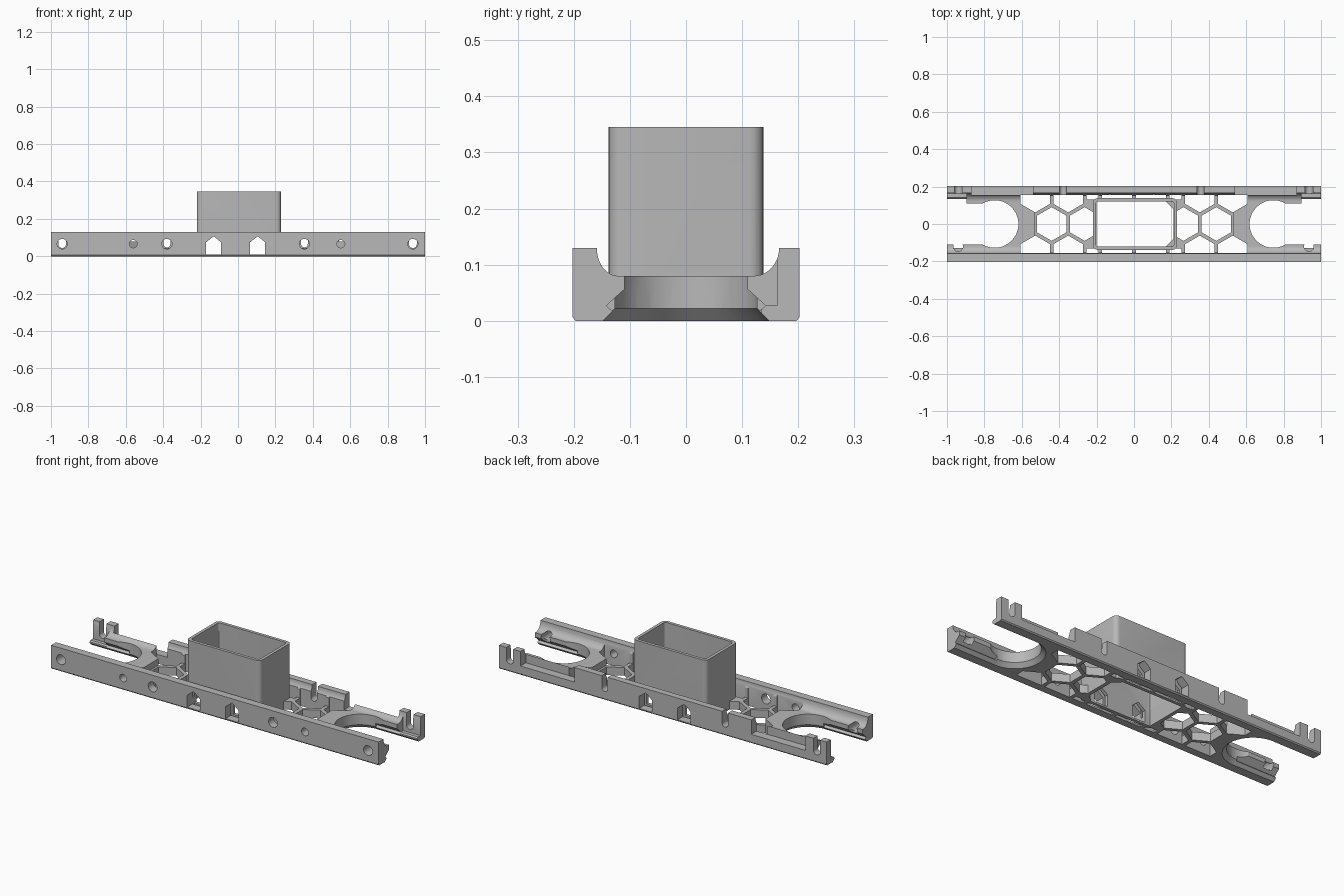
import bpy, bmesh, math

if "Cube" in bpy.data.objects:
    bpy.data.objects.remove(bpy.data.objects["Cube"])

grey = bpy.data.materials.new("plain grey")
grey.diffuse_color = (0.48, 0.48, 0.48, 1)
grey.use_nodes = True
grey.node_tree.nodes["Principled BSDF"].inputs["Base Color"].default_value = grey.diffuse_color


def prism(pts, lo, hi, axis, name="cutter", scale_lo=1.0):
    """Extrude a 2D outline along an axis between lo and hi."""
    place = {"x": lambda a, b, t: (t, a, b),
             "y": lambda a, b, t: (a, t, b),
             "z": lambda a, b, t: (a, b, t)}[axis]
    cx = sum(p[0] for p in pts) / len(pts)
    cy = sum(p[1] for p in pts) / len(pts)
    bm = bmesh.new()
    bot = [bm.verts.new(place(cx + (a - cx) * scale_lo, cy + (b - cy) * scale_lo, lo)) for a, b in pts]
    top = [bm.verts.new(place(a, b, hi)) for a, b in pts]
    bm.faces.new(bot)
    bm.faces.new(top)
    n = len(pts)
    for i in range(n):
        j = (i + 1) % n
        bm.faces.new((bot[i], bot[j], top[j], top[i]))
    bmesh.ops.recalc_face_normals(bm, faces=bm.faces)
    me = bpy.data.meshes.new(name)
    bm.to_mesh(me)
    bm.free()
    ob = bpy.data.objects.new(name, me)
    me.materials.append(grey)
    bpy.context.collection.objects.link(ob)
    return ob


def box(x0, x1, y0, y1, z0, z1, name="cutter"):
    x0, x1 = sorted((x0, x1))
    return prism([(x0, y0), (x1, y0), (x1, y1), (x0, y1)], z0, z1, "z", name)


def arc(cx, cy, rx, ry, a0, a1, n):
    return [(cx + rx * math.cos(math.radians(a0 + (a1 - a0) * i / n)),
             cy + ry * math.sin(math.radians(a0 + (a1 - a0) * i / n))) for i in range(n + 1)]


def circle(cx, cy, r, n=32):
    return arc(cx, cy, r, r, 0, 360, n)[:-1]


def combine(target, other, op="DIFFERENCE"):
    m = target.modifiers.new("bool", "BOOLEAN")
    m.operation, m.solver, m.object = op, "EXACT", other
    bpy.context.view_layer.objects.active = target
    bpy.ops.object.modifier_apply(modifier=m.name)
    bpy.data.objects.remove(other, do_unlink=True)


def rail(side, top_in):
    """Rail section with a rounded inner gutter and an undercut ledge."""
    pts = [(0.197, 0), (0.202, 0.006), (0.202, 0.13)]
    pts += arc(0.121, 0.13, top_in - 0.121, 0.05, 0, -90, 10)
    pts += [(0.11, 0.08), (0.11, 0.056), (0.142, 0.027), (0.131, 0.017), (0.148, 0)]
    return prism([(side * y, z) for y, z in pts], -1, 1, "x", "rail")


# Plate joined with both rails
frame = box(-0.75, 0.75, -0.16, 0.16, 0, 0.08, "frame")
combine(frame, rail(-1, 0.159), "UNION")
combine(frame, rail(1, 0.166), "UNION")

# Round end openings with a chamfered underside
for s in (-1, 1):
    combine(frame, prism(circle(s * 0.745, 0, 0.127, 48), -0.05, 0.2, "z"))
    combine(frame, prism(circle(s * 0.745, 0, 0.126, 48), -0.004, 0.023, "z", scale_lo=1.21))
    combine(frame, box(s * 0.74, s * 1.1, -0.109, 0.109, -0.1, 0.2))

# Honeycomb: lowered ribs and hexagonal holes
combine(frame, box(-0.53, 0.53, -0.15, 0.15, 0.045, 0.3))
R, W = 0.09, 0.078
for s in (-1, 1):
    for cx in (0.264, 0.44):
        combine(frame, prism(arc(s * cx, 0, R, R, 30, 330, 5), -0.1, 0.3, "z"))
    for cx in (0.352, 0.528):
        for t in (-1, 1):
            x, y = s * cx, 0.152
            pts = [(x - W, 0.155), (x - W, y - R / 2), (x, y - R), (x + W, y - R / 2), (x + W, 0.155)]
            combine(frame, prism([(a, t * b) for a, b in pts], -0.1, 0.3, "z"))
# Gaps beside the tube, leaving thin ribs to the rails
for t in (-1, 1):
    for x0, x1 in ((-0.255, -0.19), (-0.17, -0.01), (0.01, 0.17), (0.19, 0.255)):
        y0, y1 = sorted((t * 0.13, t * 0.155))
        combine(frame, box(x0, x1, y0, y1, -0.1, 0.3))

# Open rectangular tube in the middle
def rounded(x0, x1, y, r):
    out = []
    for cx, cy, a in ((x1 - r, y - r, 0), (x0 + r, y - r, 90), (x0 + r, r - y, 180), (x1 - r, r - y, 270)):
        out += arc(cx, cy, r, r, a, a + 90, 6)
    return out


combine(frame, prism(rounded(-0.22, 0.23, 0.138, 0.025), 0, 0.345, "z", "tube"), "UNION")
c = 0.04
combine(frame, prism([(-0.2, -0.12), (0.21 - c, -0.12), (0.21, c - 0.12), (0.21, 0.12 - c),
                      (0.21 - c, 0.12), (-0.2, 0.12)], -0.1, 0.3, "z"))
combine(frame, prism(rounded(-0.203, 0.213, 0.121, 0.012), 0.09, 0.5, "z"))

# House-shaped windows through the rails and tube
for x in (-0.13, 0.105):
    combine(frame, prism([(x - 0.04, 0.01), (x + 0.04, 0.01), (x + 0.04, 0.075),
                          (x, 0.107), (x - 0.04, 0.075)], -0.3, 0.3, "y"))

# Front rail holes
for x in (-0.94, -0.38, 0.355, 0.935):
    combine(frame, prism(circle(x, 0.066, 0.027, 24), -0.3, -0.1, "y"))
for x in (-0.56, 0.55):
    combine(frame, prism(circle(x, 0.066, 0.021, 24), -0.3, -0.155, "y"))
for x in (-0.94, 0.935):
    combine(frame, prism(circle(x, -0.12, 0.026, 24), 0.04, 0.2, "z"))

# Back rail: low stretches and cut-away end ledges
for s in (-1, 1):
    combine(frame, box(s * 0.54, s * 0.87, 0.155, 0.3, 0.05, 0.3))
    combine(frame, box(s * 0.895, s * 1.1, 0.05, 0.1625, 0.027, 0.3))
    combine(frame, box(s * 0.895, s * 1.1, 0.05, 0.135, -0.1, 0.3))

# Back rail: open-topped round-bottomed slots
for x, r in ((-0.94, 0.021), (-0.38, 0.018), (0.355, 0.018), (0.935, 0.021)):
    pts = [(x + r, 0.3), (x - r, 0.3)] + arc(x, 0.065, r, r, 180, 360, 12)
    combine(frame, prism(pts, 0.13, 0.3, "y"))

bpy.ops.object.select_all(action="DESELECT")
frame.select_set(True)
bpy.context.view_layer.objects.active = frame
bpy.ops.object.shade_smooth_by_angle(angle=math.radians(25))
